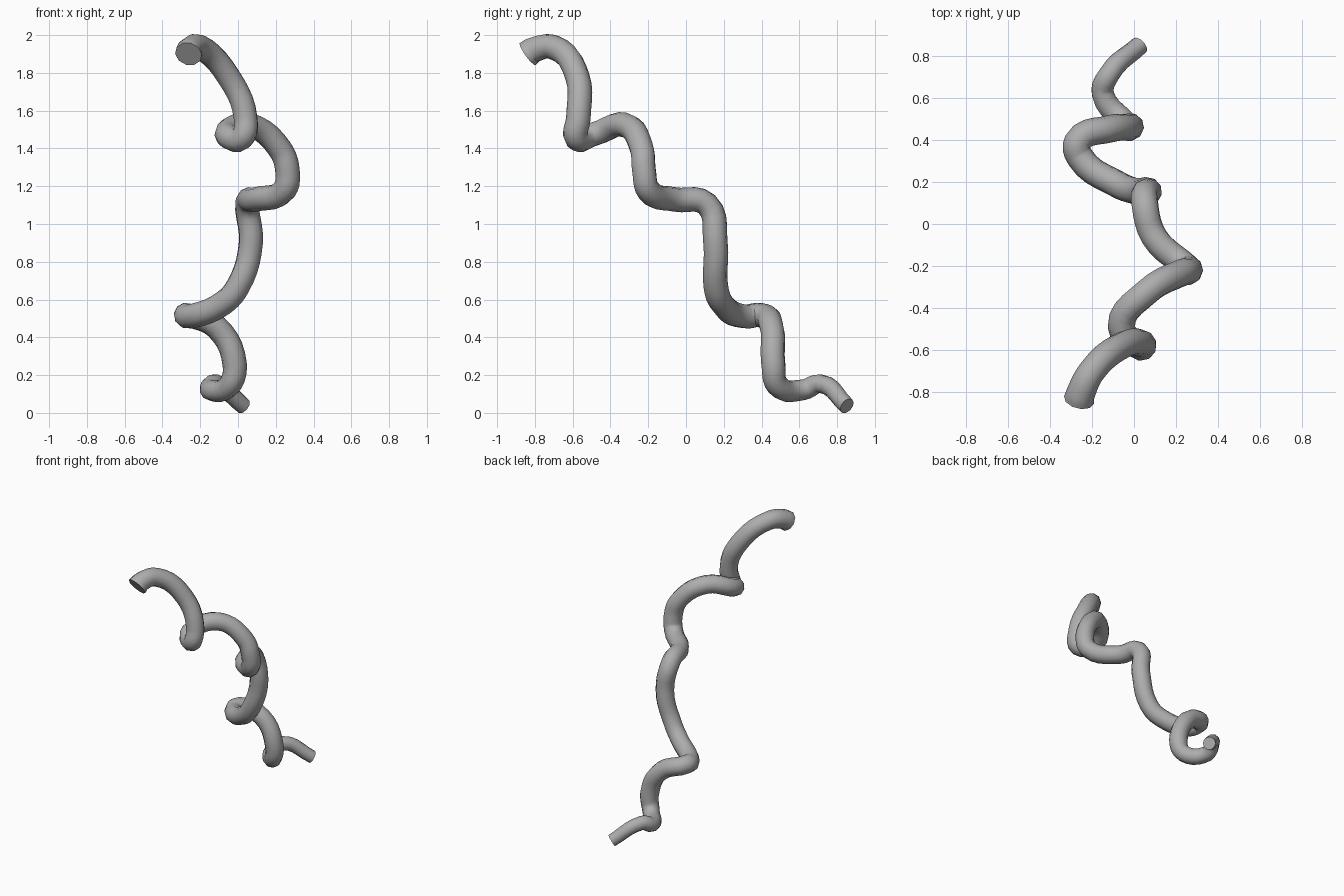
import bpy
import math

cube = bpy.data.objects.get("Cube")
if cube:
    bpy.data.objects.remove(cube, do_unlink=True)

# Plain grey material
grey = bpy.data.materials.new("grey")
grey.use_nodes = True
COLOUR = (0.42, 0.42, 0.42, 1.0)
grey.diffuse_color = COLOUR
grey.node_tree.nodes["Principled BSDF"].inputs["Base Color"].default_value = COLOUR

# Centre line of the coil, from its upper front end to its lower back end
PATH = [
    # upper end and first drop
    (-0.262, -0.838, 1.90), (-0.255, -0.81, 1.92), (-0.20, -0.70, 1.935),
    (-0.05, -0.575, 1.78), (0.04, -0.57, 1.56),
    # first turn
    (0.02, -0.58, 1.455), (-0.06, -0.49, 1.475), (0.06, -0.325, 1.525),
    (0.22, -0.235, 1.40), (0.262, -0.222, 1.28),
    # second turn
    (0.245, -0.20, 1.18), (0.095, -0.06, 1.13), (0.05, 0.11, 1.105),
    (0.068, 0.156, 0.90), (0.0, 0.158, 0.67),
    # third turn
    (-0.08, 0.19, 0.58), (-0.255, 0.315, 0.51), (-0.27, 0.39, 0.518),
    (-0.115, 0.453, 0.455), (-0.018, 0.462, 0.26),
    # last turn and lower end
    (-0.045, 0.485, 0.145), (-0.148, 0.62, 0.122), (-0.12, 0.71, 0.155),
    (0.028, 0.852, 0.037),
]


def radius(i):
    """Even thickness, flared at the upper end and narrowing over the last turn."""
    flare = 0.008 * max(0, 1 - i / 2)
    taper = 0.005 * max(0, i - (len(PATH) - 5))
    return 0.065 + flare - taper


# Tube swept along the centre line
curve = bpy.data.curves.new("coiled_tube", "CURVE")
curve.dimensions = "3D"
curve.resolution_u = 5
curve.bevel_depth = 1.0
curve.bevel_resolution = 3
curve.use_fill_caps = True
spline = curve.splines.new("BEZIER")
spline.bezier_points.add(len(PATH) - 1)
for i, point in enumerate(spline.bezier_points):
    point.co = PATH[i]
    point.radius = radius(i)
for point in spline.bezier_points:
    point.handle_left_type = point.handle_right_type = "AUTO"
curve.materials.append(grey)

tube = bpy.data.objects.new("coiled_tube", curve)
bpy.context.collection.objects.link(tube)
bpy.ops.object.select_all(action="DESELECT")
tube.select_set(True)
bpy.context.view_layer.objects.active = tube
bpy.ops.object.convert(target="MESH")
bpy.ops.object.shade_smooth_by_angle(angle=math.radians(40))
